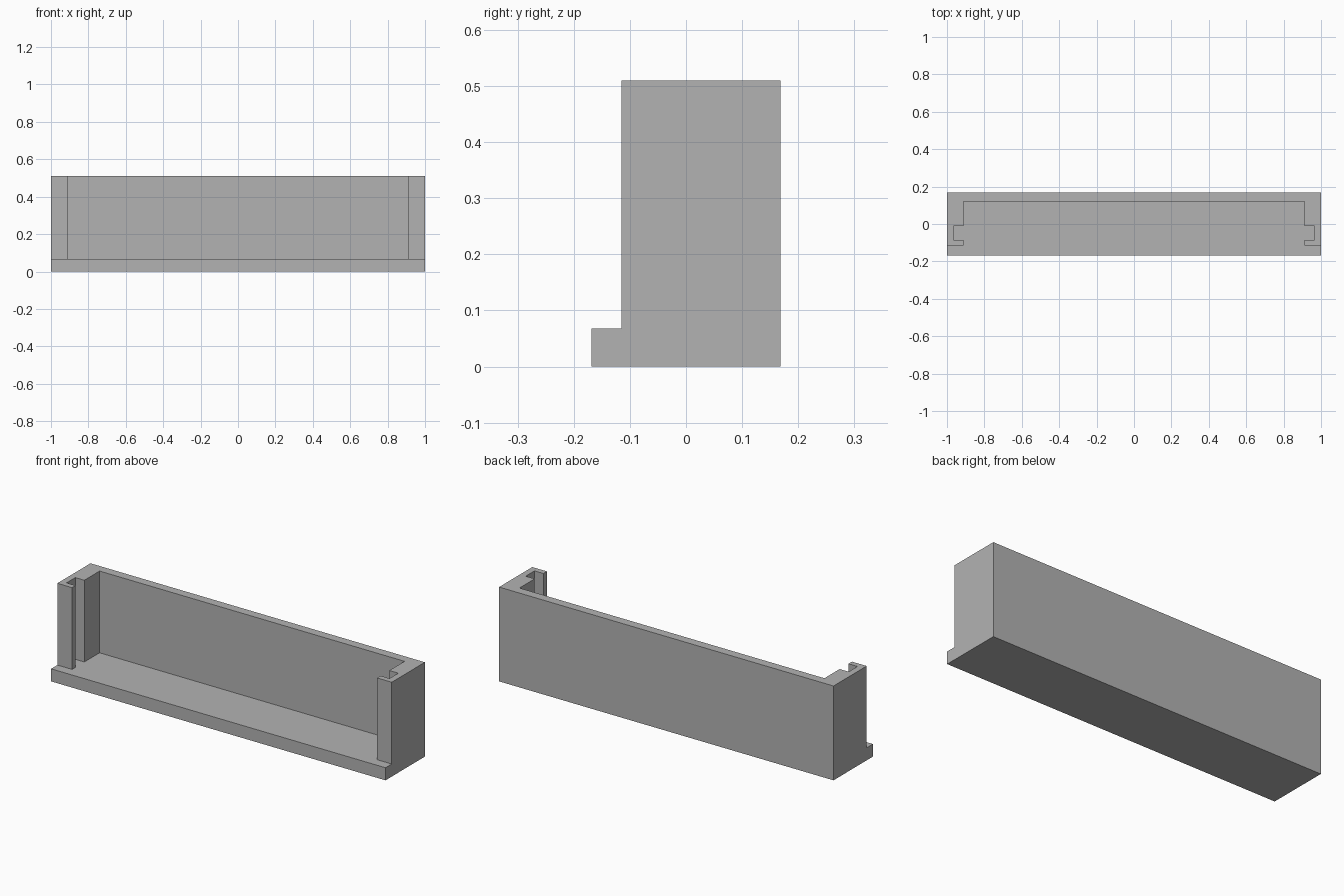
import bpy
import bmesh
from mathutils import Vector

cube = bpy.data.objects.get("Cube")
if cube:
    bpy.data.objects.remove(cube, do_unlink=True)

BACK, FRONT, WALL_FRONT = 0.168, -0.168, -0.115
FLOOR, TOP = 0.068, 0.51
INNER, SLOT = 0.912, 0.966

grey = bpy.data.materials.new("plain grey")
grey.use_nodes = True
colour = (0.45, 0.45, 0.45, 1)
grey.diffuse_color = colour
grey.node_tree.nodes["Principled BSDF"].inputs["Base Color"].default_value = colour


def prism(name, outline, depth):
    """Extrude a closed outline of 3D points along a vector."""
    bm = bmesh.new()
    face = bm.faces.new([bm.verts.new(p) for p in outline])
    new = bmesh.ops.extrude_face_region(bm, geom=[face])["geom"]
    bmesh.ops.translate(bm, vec=Vector(depth),
                        verts=[v for v in new if isinstance(v, bmesh.types.BMVert)])
    bmesh.ops.recalc_face_normals(bm, faces=bm.faces)
    mesh = bpy.data.meshes.new(name)
    bm.to_mesh(mesh)
    bm.free()
    mesh.materials.append(grey)
    obj = bpy.data.objects.new(name, mesh)
    bpy.context.collection.objects.link(obj)
    return obj


# Tray body: L-shaped side profile with a low front ledge
side = [(FRONT, 0), (BACK, 0), (BACK, TOP), (WALL_FRONT, TOP),
        (WALL_FRONT, FLOOR), (FRONT, FLOOR)]
tray = prism("slotted_tray", [(-1, y, z) for y, z in side], (2, 0, 0))

# Cavity: open front and top, with a panel slot in each end wall
half = [(INNER, -0.3), (INNER, -0.085), (SLOT, -0.085),
        (SLOT, -0.01), (INNER, -0.01), (INNER, 0.12)]
plan = half + [(-x, y) for x, y in reversed(half)]
cutter = prism("cavity_cutter", [(x, y, FLOOR) for x, y in plan], (0, 0, 1))
cutter.hide_render = True

cut = tray.modifiers.new("cavity", 'BOOLEAN')
cut.operation = 'DIFFERENCE'
cut.solver = 'EXACT'
cut.object = cutter
bpy.context.view_layer.objects.active = tray
bpy.ops.object.modifier_apply(modifier=cut.name)
bpy.data.objects.remove(cutter, do_unlink=True)
